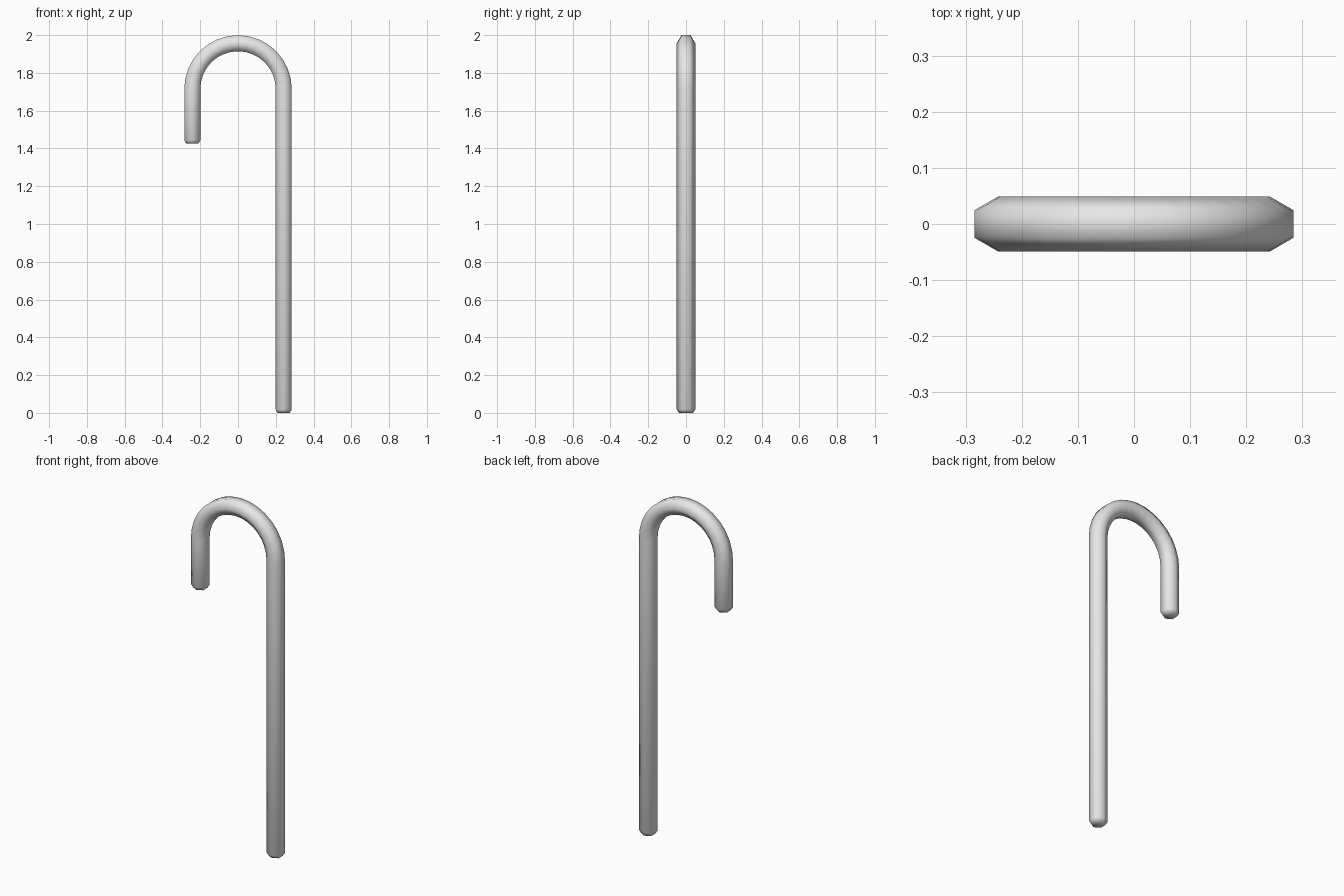
import bpy, bmesh
from math import sin, cos, pi
from mathutils import Vector

cube = bpy.data.objects.get("Cube")
if cube:
    bpy.data.objects.remove(cube, do_unlink=True)

SIDES, RADIUS = 6, 0.049      # hexagonal rod
BEND, BEND_Z = 0.242, 1.715   # hook radius and centre height
TIP_Z, CHAMFER = 1.425, 0.018
STEPS = 16

grey = bpy.data.materials.new("plain_grey")
grey.use_nodes = True
grey.diffuse_color = (0.8, 0.8, 0.8, 1)
grey.node_tree.nodes["Principled BSDF"].inputs["Base Color"].default_value = (0.8, 0.8, 0.8, 1)

# Path stations: (x, z, bend angle, ring scale), from foot to hook tip
stations = [(BEND, 0, 0, 0.76), (BEND, CHAMFER, 0, 1)]
for i in range(STEPS + 1):
    a = pi * i / STEPS
    stations.append((BEND * cos(a), BEND_Z + BEND * sin(a), a, 1))
stations += [(-BEND, TIP_Z + CHAMFER, pi, 1), (-BEND, TIP_Z, pi, 0.76)]

# Sweep the hexagon along the path
bm = bmesh.new()
rings = []
for x, z, a, scale in stations:
    outward = Vector((cos(a), 0, sin(a)))
    ring = []
    for k in range(SIDES):
        t = 2 * pi * k / SIDES + pi / 2
        offset = outward * cos(t) + Vector((0, sin(t), 0))
        ring.append(bm.verts.new(Vector((x, 0, z)) + offset * RADIUS * scale))
    rings.append(ring)
for low, high in zip(rings, rings[1:]):
    for k in range(SIDES):
        n = (k + 1) % SIDES
        bm.faces.new((low[k], low[n], high[n], high[k]))
bm.faces.new(rings[0])
bm.faces.new(rings[-1])
bmesh.ops.recalc_face_normals(bm, faces=bm.faces)
for face in bm.faces:
    face.smooth = True

mesh = bpy.data.meshes.new("hooked_cane")
bm.to_mesh(mesh)
bm.free()
mesh.materials.append(grey)
cane = bpy.data.objects.new("hooked_cane", mesh)
bpy.context.collection.objects.link(cane)
